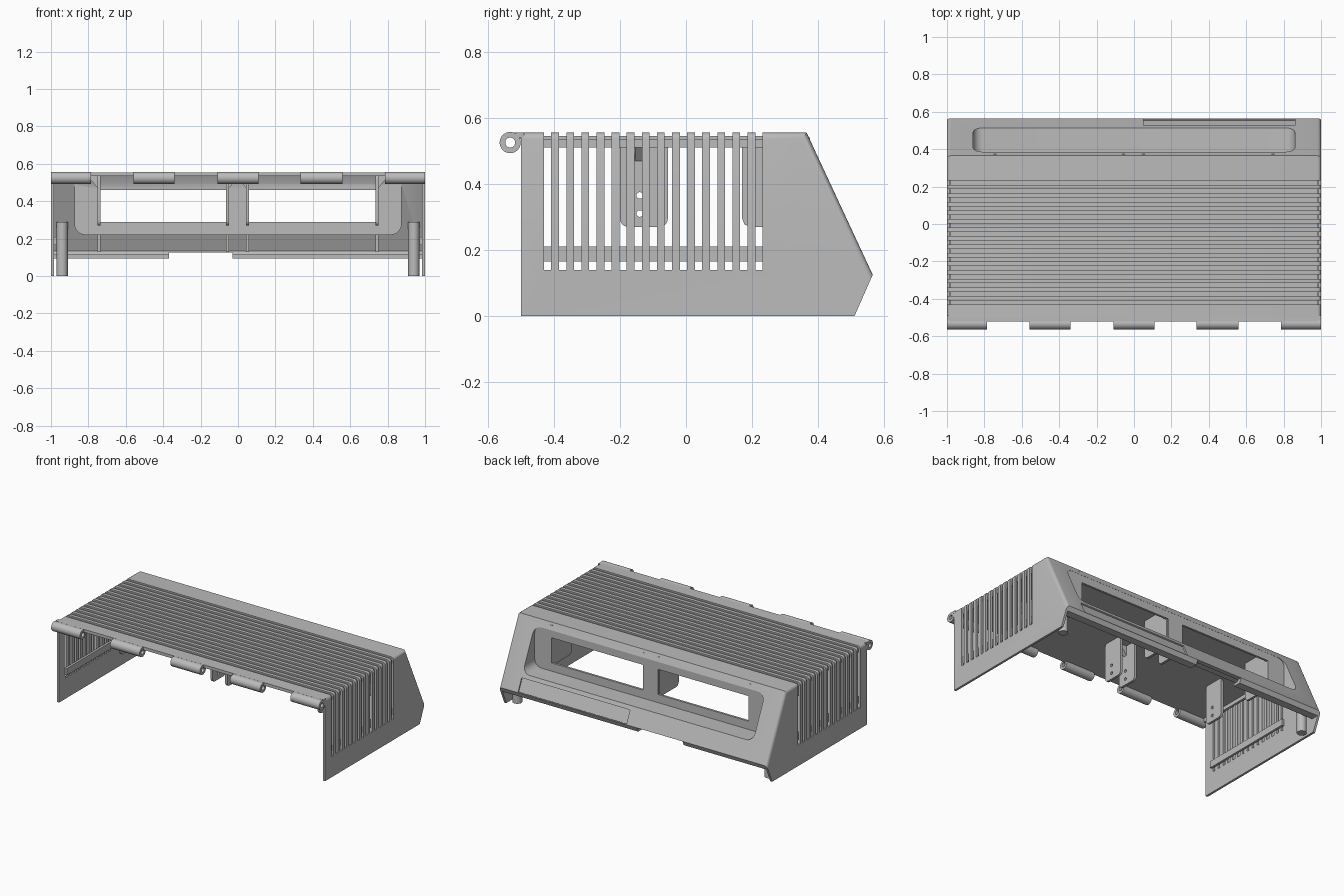
import bpy, bmesh, math
from mathutils import Matrix, Vector

if "Cube" in bpy.data.objects:
    bpy.data.objects.remove(bpy.data.objects["Cube"], do_unlink=True)

gray = bpy.data.materials.new("plain_gray")
gray.use_nodes = True
gray.diffuse_color = (0.5, 0.5, 0.5, 1)
gray.node_tree.nodes["Principled BSDF"].inputs["Base Color"].default_value = (0.5, 0.5, 0.5, 1)

PLACE = {"x": lambda a, b, h: (h, a, b),
         "y": lambda a, b, h: (a, h, b),
         "z": lambda a, b, h: (a, b, h)}


def add_prism(bm, pts, lo, hi, axis):
    """Extrude a closed profile along an axis into bm."""
    put = PLACE[axis]
    ends = [[bm.verts.new(put(a, b, h)) for a, b in pts] for h in (lo, hi)]
    bm.faces.new(ends[0])
    bm.faces.new(ends[1][::-1])
    n = len(pts)
    for i in range(n):
        j = (i + 1) % n
        bm.faces.new((ends[0][i], ends[1][i], ends[1][j], ends[0][j]))


def finish(name, bm):
    bmesh.ops.recalc_face_normals(bm, faces=bm.faces)
    me = bpy.data.meshes.new(name)
    bm.to_mesh(me)
    bm.free()
    me.materials.append(gray)
    ob = bpy.data.objects.new(name, me)
    bpy.context.collection.objects.link(ob)
    return ob


def prism(name, pts, lo, hi, axis):
    bm = bmesh.new()
    add_prism(bm, pts, lo, hi, axis)
    return finish(name, bm)


def rect(a0, a1, b0, b1):
    return [(a0, b0), (a1, b0), (a1, b1), (a0, b1)]


def round_rect(a0, a1, b0, b1, r, steps=6):
    centres = [(a1 - r, b1 - r), (a0 + r, b1 - r), (a0 + r, b0 + r), (a1 - r, b0 + r)]
    return [(ca + r * math.cos(t), cb + r * math.sin(t))
            for q, (ca, cb) in enumerate(centres)
            for t in [(q + s / steps) * math.pi / 2 for s in range(steps + 1)]]


def circle(a, b, r, n=24):
    return [(a + r * math.cos(math.tau * i / n), b + r * math.sin(math.tau * i / n))
            for i in range(n)]


def box(name, x, y, z):
    return prism(name, rect(*x, *y), *z, "z")


def cut(ob, cutter):
    """Subtract the cutter and throw it away."""
    mod = ob.modifiers.new("cut", "BOOLEAN")
    mod.operation, mod.solver, mod.object = "DIFFERENCE", "EXACT", cutter
    bpy.context.view_layer.objects.active = ob
    bpy.ops.object.modifier_apply(modifier=mod.name)
    bpy.data.objects.remove(cutter, do_unlink=True)


# Outer body with softened top and rear side edges
TOP, CREST, NOSE = 0.555, (0.365, 0.555), (0.565, 0.125)
bm = bmesh.new()
add_prism(bm, [(-0.5, 0), (-0.5, TOP), CREST, NOSE, (0.51, 0)], -1, 1, "x")
soft = [e for e in bm.edges
        if abs(e.verts[0].co.x - e.verts[1].co.x) < 0.01
        and all(v.co.z > 0.1 for v in e.verts)]
bmesh.ops.bevel(bm, geom=soft, offset=0.02, segments=4, profile=0.5, affect="EDGES")
shell = finish("housing_shell", bm)

# Hollow inside, keeping material around the rear recess
cavity = prism("cavity", [(-0.7, -0.1), (-0.7, 0.535), (0.352, 0.535), (0.538, 0.135),
                          (0.532, 0.115), (0.5, 0.115), (0.5, 0.095), (0.7, 0.095),
                          (0.7, -0.1)], -0.985, 0.985, "x")
cut(cavity, prism("recess_body", round_rect(-0.875, 0.875, 0.22, 0.545, 0.06), 0.37, 0.8, "y"))
cut(shell, cavity)
cut(shell, prism("recess", round_rect(-0.86, 0.86, 0.235, 0.51, 0.05), 0.385, 0.8, "y"))

# Two windows in the recess wall and a notch in the lower lip
for x in ((-0.735, -0.06), (0.05, 0.735)):
    cut(shell, box("window", x, (0.3, 0.45), (0.29, 0.46)))
cut(shell, box("lip_notch", (-0.37, -0.03), (0.4, 0.7), (-0.1, 0.125)))

# Shallow long panel pocket on the sloping rear
pocket = box("pocket", (-0.405, 0.405), (-0.044, 0.044), (-0.03, 0.009))
tilt = math.atan2(CREST[1] - NOSE[1], CREST[0] - NOSE[0])
pocket.data.transform(Matrix.Translation(Vector((0.455, 0.544, 0.17)))
                      @ Matrix.Rotation(tilt, 4, "X"))
cut(shell, pocket)

# Vent slots in both sides, running over the top as grooves
loop = [(-1.1, 0.14), (-0.98, 0.14), (-0.98, 0.545), (0.98, 0.545),
        (0.98, 0.14), (1.1, 0.14), (1.1, 0.6), (-1.1, 0.6)]
bm = bmesh.new()
for i in range(15):
    y = -0.419 + 0.0457 * i
    add_prism(bm, loop, y - 0.011, y + 0.011, "y")
cut(shell, finish("vents", bm))

# Front lip and hinge knuckles
box("front_lip", (-0.985, 0.985), (-0.52, -0.498), (0.535, TOP))
for i, (x0, x1) in enumerate([(-1, -0.785), (-0.56, -0.34), (-0.11, 0.11),
                              (0.335, 0.56), (0.785, 1)]):
    knuckle = prism(f"hinge_knuckle_{i + 1}", circle(-0.532, 0.525, 0.032, 32), x0, x1, "x")
    cut(knuckle, prism("pin_hole", circle(-0.532, 0.525, 0.015), x0 - 0.1, x1 + 0.1, "x"))
    box(f"hinge_leaf_{i + 1}", (x0, x1), (-0.515, -0.49), (0.54, TOP))

# Inner side rails and rear corner posts
for s, side in ((-1, "right"), (1, "left")):
    xs = sorted((s * 0.97, s * 0.986))
    box(f"{side}_lower_rail", xs, (-0.44, 0.235), (0.165, 0.21))
    box(f"{side}_upper_rail", xs, (-0.5, 0.35), (0.51, 0.536))
    prism(f"{side}_corner_post", circle(s * 0.94, 0.455, 0.03), 0, 0.29, "z")

# Hanging mounting brackets, window cheeks, gussets and lower ribs
for i, (x, out) in enumerate([(-0.742, -1), (-0.057, 1), (0.052, -1), (0.742, 1)]):
    x0, x1 = x - 0.008, x + 0.008
    hanger = prism(f"bracket_{i + 1}", round_rect(-0.2, -0.055, 0.27, 0.54, 0.025), x0, x1, "x")
    for z in (0.31, 0.365):
        cut(hanger, prism("screw_hole", circle(-0.14, z, 0.01, 16), x0 - 0.1, x1 + 0.1, "x"))
    prism(f"window_cheek_{i + 1}", [(0.17, 0.54), (0.17, 0.295), (0.177, 0.277), (0.195, 0.27),
                                    (0.375, 0.27), (0.375, 0.54)], x0, x1, "x")
    prism(f"gusset_{i + 1}", [(x, 0.46), (x, 0.54), (x + out * 0.045, 0.54),
                              (x + out * 0.045, 0.515)], -0.155, -0.13, "y")
    prism(f"lower_rib_{i + 1}", [(0.47, 0.13), (0.545, 0.13), (0.502, 0.225), (0.47, 0.225)],
          x0, x1, "x")

# Smooth the rounded surfaces, keep crisp edges
bpy.ops.object.select_all(action="DESELECT")
for ob in bpy.context.scene.objects:
    if ob.type == "MESH":
        ob.select_set(True)
        bpy.context.view_layer.objects.active = ob
bpy.ops.object.shade_smooth_by_angle(angle=math.radians(30))
